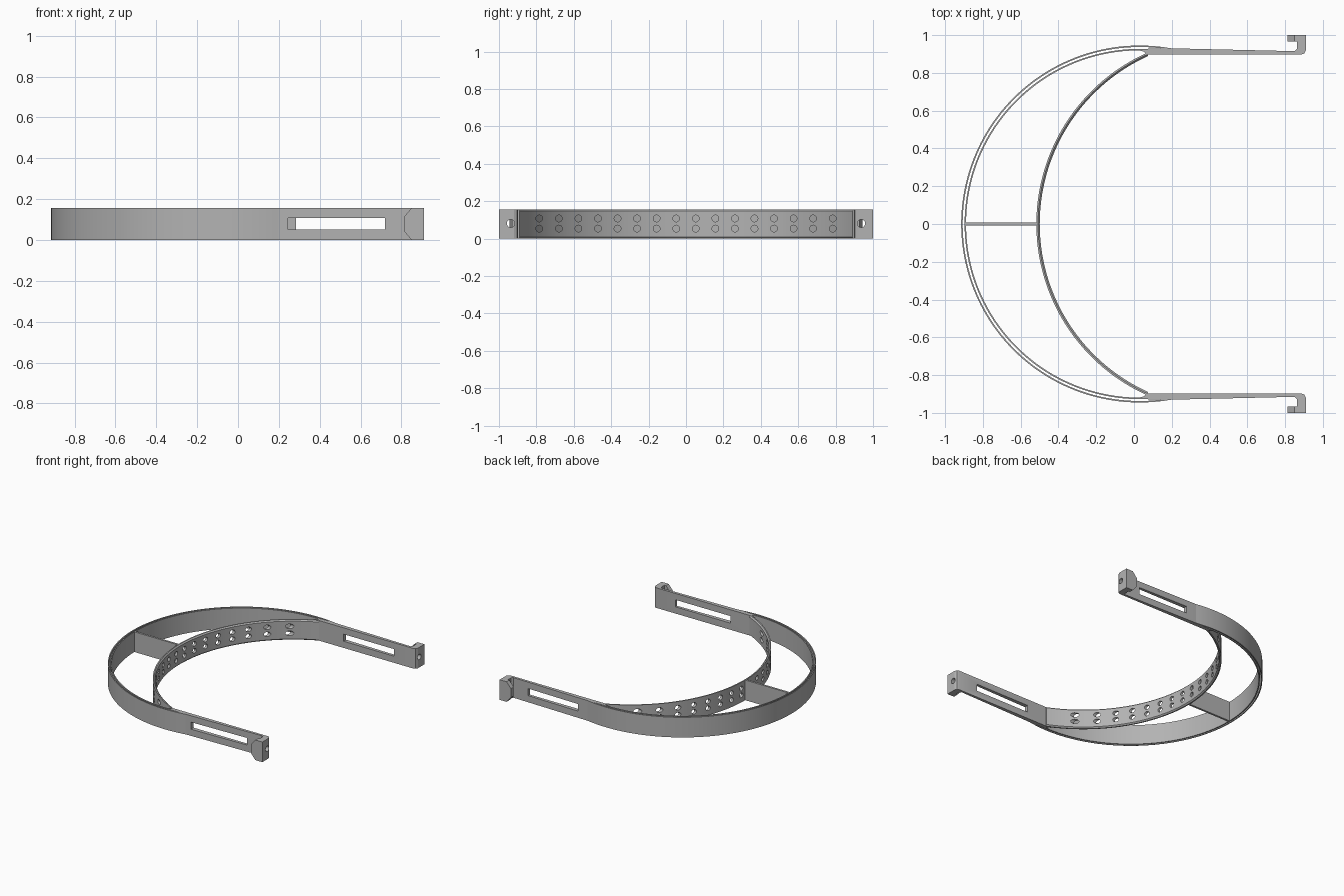
import bpy, bmesh, math
from mathutils import Matrix

cube = bpy.data.objects.get("Cube")
if cube:
    bpy.data.objects.remove(cube, do_unlink=True)

H = 0.157
MID = H / 2

grey = bpy.data.materials.new("plain grey")
grey.use_nodes = True
grey.diffuse_color = (0.45, 0.45, 0.45, 1)
grey.node_tree.nodes["Principled BSDF"].inputs["Base Color"].default_value = (0.45, 0.45, 0.45, 1)


def finish(name, bm):
    bmesh.ops.recalc_face_normals(bm, faces=bm.faces)
    mesh = bpy.data.meshes.new(name)
    bm.to_mesh(mesh)
    bm.free()
    mesh.materials.append(grey)
    obj = bpy.data.objects.new(name, mesh)
    bpy.context.collection.objects.link(obj)
    return obj


def activate(obj):
    bpy.ops.object.select_all(action='DESELECT')
    obj.select_set(True)
    bpy.context.view_layer.objects.active = obj


def smooth(obj):
    activate(obj)
    bpy.ops.object.shade_smooth_by_angle(angle=math.radians(25))


def prism(name, points, direction):
    """Extrude a closed outline along a direction."""
    bm = bmesh.new()
    face = bm.faces.new([bm.verts.new(p) for p in points])
    made = bmesh.ops.extrude_face_region(bm, geom=[face])["geom"]
    verts = [g for g in made if isinstance(g, bmesh.types.BMVert)]
    bmesh.ops.translate(bm, verts=verts, vec=direction)
    return finish(name, bm)


def box(name, x0, x1, y0, y1, z0, z1):
    return prism(name, [(x0, y0, z0), (x1, y0, z0), (x1, y1, z0), (x0, y1, z0)],
                 (0, 0, z1 - z0))


def arc_band(name, cx, section, start, steps=96):
    """Sweep a (radius, z) section round the rear, symmetric about y = 0."""
    bm = bmesh.new()
    rings = []
    for i in range(steps + 1):
        a = math.radians(start + (360 - 2 * start) * i / steps)
        rings.append([bm.verts.new((cx + r * math.cos(a), r * math.sin(a), z))
                      for r, z in section])
    n = len(section)
    for a, b in zip(rings, rings[1:]):
        for j in range(n):
            k = (j + 1) % n
            bm.faces.new((a[j], a[k], b[k], b[j]))
    bm.faces.new(rings[0])
    bm.faces.new(rings[-1])
    return finish(name, bm)


def rods(name, centres, radius, x0, x1):
    """Round cutters lying along x."""
    bm = bmesh.new()
    for y, z in centres:
        place = Matrix.Translation(((x0 + x1) / 2, y, z)) @ Matrix.Rotation(math.pi / 2, 4, 'Y')
        bmesh.ops.create_cone(bm, cap_ends=True, segments=24, radius1=radius,
                              radius2=radius, depth=x1 - x0, matrix=place)
    return finish(name, bm)


def cut(obj, cutter):
    cutter.hide_render = True
    mod = obj.modifiers.new("cut", 'BOOLEAN')
    mod.operation = 'DIFFERENCE'
    mod.solver = 'EXACT'
    mod.object = cutter
    activate(obj)
    bpy.ops.object.modifier_apply(modifier=mod.name)
    bpy.data.objects.remove(cutter, do_unlink=True)


# Two thin outer walls with a narrow slot between them
for name, r0, r1, start in (("outer_wall", 0.937, 0.945, 79.6),
                            ("inner_wall", 0.919, 0.927, 90)):
    smooth(arc_band(name, 0.03, [(r0, 0), (r1, 0), (r1, H), (r0, H)], start))

# Perforated forehead band with chamfered inner edges
c = 0.009
r0, r1 = 0.976, 0.994
band = arc_band("forehead_band", 0.477,
                [(r0, c), (r0 + c, 0), (r1, 0), (r1, H), (r0 + c, H), (r0, H - c)], 114.3)
holes = [((i - 7.5) * 0.1046, z) for i in range(16) for z in (0.054, 0.108)]
cut(band, rods("hole_cutters", holes, 0.018, -0.6, 0.12))
smooth(band)

# Central strut joining the bands
box("strut", -0.892, -0.51, -0.008, 0.008, 0, H)

# Side arms with a long slot, end post and chamfered hook lip
arm_outline = [(0.07, 0.897), (0.885, 0.897), (0.902, 0.903), (0.91, 0.92), (0.91, 1),
               (0.862, 1), (0.862, 0.928), (0.85, 0.915), (0.2, 0.93), (0.03, 0.927),
               (0.03, 0.919), (0.052, 0.912)]
lip_outline = [(0.87, 0), (0.87, H), (0.85, H), (0.812, 0.113), (0.812, 0.044), (0.85, 0)]
for side, label, slot_start in ((1, "left", 0.285), (-1, "right", 0.245)):
    side_name = "back" if side > 0 else "front"
    arm = prism(side_name + "_arm", [(x, side * y, 0) for x, y in arm_outline], (0, 0, H))
    cut(arm, box("slot_cutter", slot_start, 0.72, side * 0.85, side * 0.95, 0.052, 0.107))
    cut(arm, rods("post_cutter", [(side * 0.937, MID + 0.003)], 0.021, 0.83, 0.95))
    smooth(arm)
    prism(side_name + "_hook_lip", [(x, side * 0.966, z) for x, z in lip_outline],
          (0, side * 0.034, 0))
